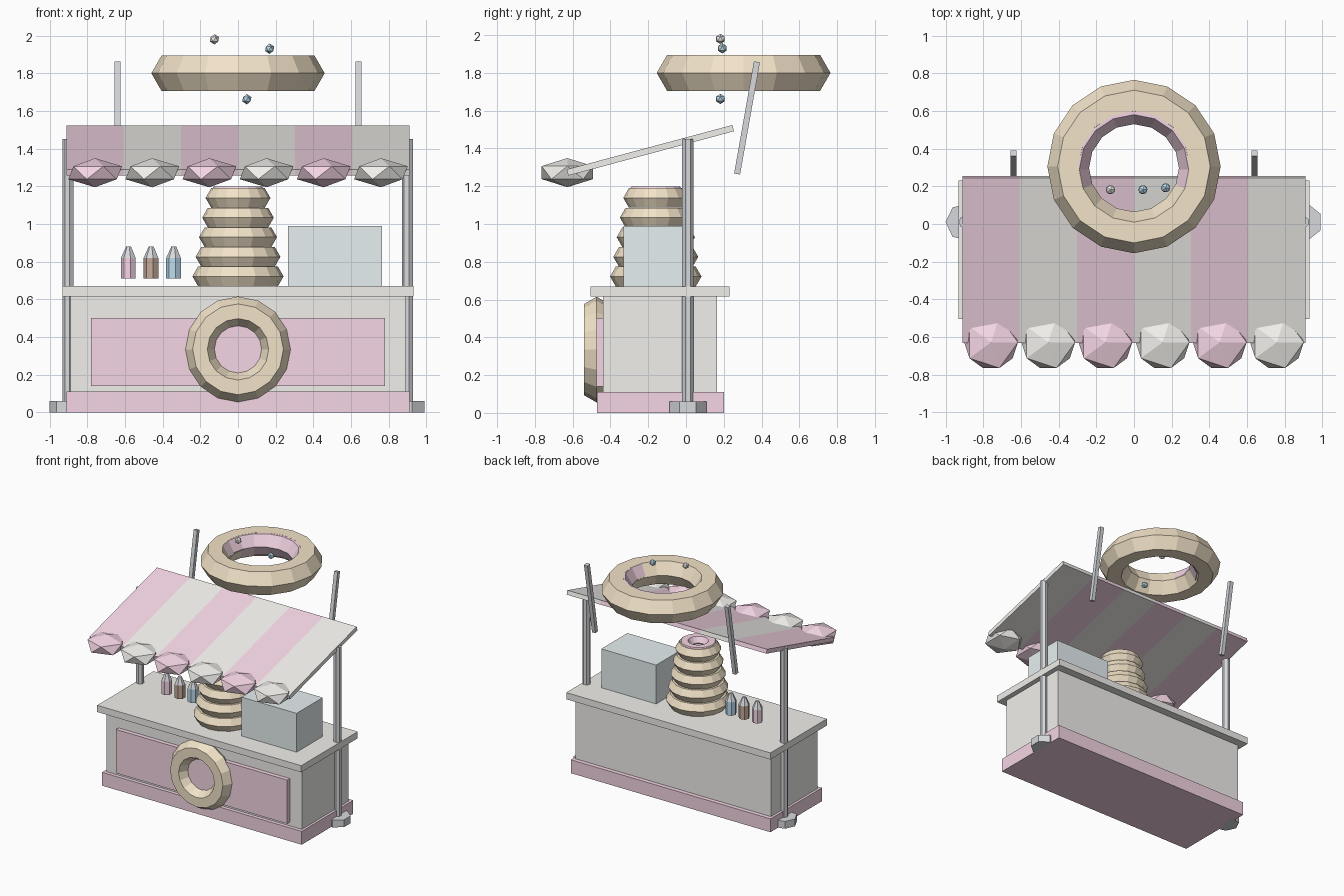
import bpy
from math import radians, pi

if "Cube" in bpy.data.objects:
    bpy.data.objects.remove(bpy.data.objects["Cube"])


def material(name, rgb):
    m = bpy.data.materials.new(name)
    m.diffuse_color = (*rgb, 1)
    m.use_nodes = True
    m.node_tree.nodes["Principled BSDF"].inputs["Base Color"].default_value = m.diffuse_color
    return m


PINK = material("pink", (0.91, 0.67, 0.78))
CREAM = material("cream", (0.88, 0.87, 0.84))
DOUGH = material("dough", (0.89, 0.77, 0.58))
METAL = material("metal", (0.68, 0.69, 0.72))
GLASS = material("glass", (0.80, 0.87, 0.88))
BROWN = material("brown", (0.55, 0.40, 0.32))
BLUE = material("blue", (0.50, 0.72, 0.86))


def finish(name, mat):
    ob = bpy.context.object
    ob.name = name
    ob.data.materials.append(mat)
    return ob


def box(name, lo, hi, mat, tilt=0):
    """Box between two corners, tilted about x through its centre."""
    mid = [(a + b) / 2 for a, b in zip(lo, hi)]
    bpy.ops.mesh.primitive_cube_add(size=1, location=mid)
    ob = finish(name, mat)
    ob.scale = [b - a for a, b in zip(lo, hi)]
    ob.rotation_euler.x = radians(tilt)
    return ob


def cone(name, x, y, z0, z1, r0, r1, mat):
    bpy.ops.mesh.primitive_cone_add(vertices=7, radius1=r0, radius2=r1, depth=z1 - z0,
                                    location=(x, y, (z0 + z1) / 2), rotation=(0, 0, pi / 2))
    return finish(name, mat)


def ring(name, loc, outer, minor, mat, tilt=0):
    bpy.ops.mesh.primitive_torus_add(major_segments=16, minor_segments=6, major_radius=outer - minor,
                                     minor_radius=minor, location=loc, rotation=(radians(tilt), 0, 0))
    return finish(name, mat)


def gem(name, loc, size, mat):
    bpy.ops.mesh.primitive_ico_sphere_add(subdivisions=1, radius=1, location=loc)
    ob = finish(name, mat)
    ob.scale = size
    return ob


# Counter
box("plinth", (-0.91, -0.47, 0), (0.91, 0.20, 0.11), PINK)
box("counter_body", (-0.89, -0.44, 0.11), (0.89, 0.165, 0.62), CREAM)
box("counter_top", (-0.93, -0.505, 0.615), (0.93, 0.23, 0.67), CREAM)
box("front_panel", (-0.78, -0.475, 0.14), (0.78, -0.43, 0.50), PINK)
ring("front_donut", (0, -0.473, 0.335), 0.28, 0.078, DOUGH, 90)

# Donut stack on the counter
for i, r in enumerate((0.242, 0.225, 0.207, 0.19, 0.172)):
    ring(f"stack_donut_{i + 1}", (0, -0.16, 0.722 + 0.104 * i), r, 0.06, DOUGH)
ring("stack_icing", (0, -0.16, 1.153), 0.155, 0.052, PINK)

# Display case and sauce bottles
box("display_case", (0.265, -0.33, 0.67), (0.765, 0.01, 0.99), GLASS)
for x, mat in ((-0.58, PINK), (-0.46, BROWN), (-0.34, BLUE)):
    cone("bottle", x, -0.10, 0.71, 0.82, 0.041, 0.041, mat)
    cone("bottle_nozzle", x, -0.10, 0.82, 0.88, 0.041, 0.014, METAL)

# Posts, feet and sign supports on both sides
for s in (-1, 1):
    cone("post", 0.9 * s, 0.01, 0, 1.45, 0.031, 0.031, METAL)
    cone("post_foot", 0.9 * s, 0.01, 0, 0.06, 0.1, 0.1, METAL)
    box("sign_support", (0.64 * s - 0.016, 0.307, 1.26), (0.64 * s + 0.016, 0.339, 1.863), METAL, -10)

# Striped awning with faceted scallops
w = 1.82 / 6
for i in range(6):
    x = -0.91 + w * i
    mat = CREAM if i % 2 else PINK
    box("awning_stripe", (x, -0.643, 1.373), (x + w, 0.265, 1.407), mat, 15)
    gem("awning_scallop", (x + w / 2, -0.628, 1.272), (0.159, 0.16, 0.077), mat)

# Large roof donut with icing and sprinkles
ring("roof_donut", (0, 0.305, 1.80), 0.46, 0.11, DOUGH)
ring("roof_icing", (0, 0.29, 1.808), 0.44, 0.1, PINK)
for loc, mat in (((-0.125, 0.182, 1.98), CREAM), ((0.168, 0.192, 1.93), BLUE), ((0.047, 0.182, 1.662), BLUE)):
    gem("sprinkle", loc, (0.027,) * 3, mat)
